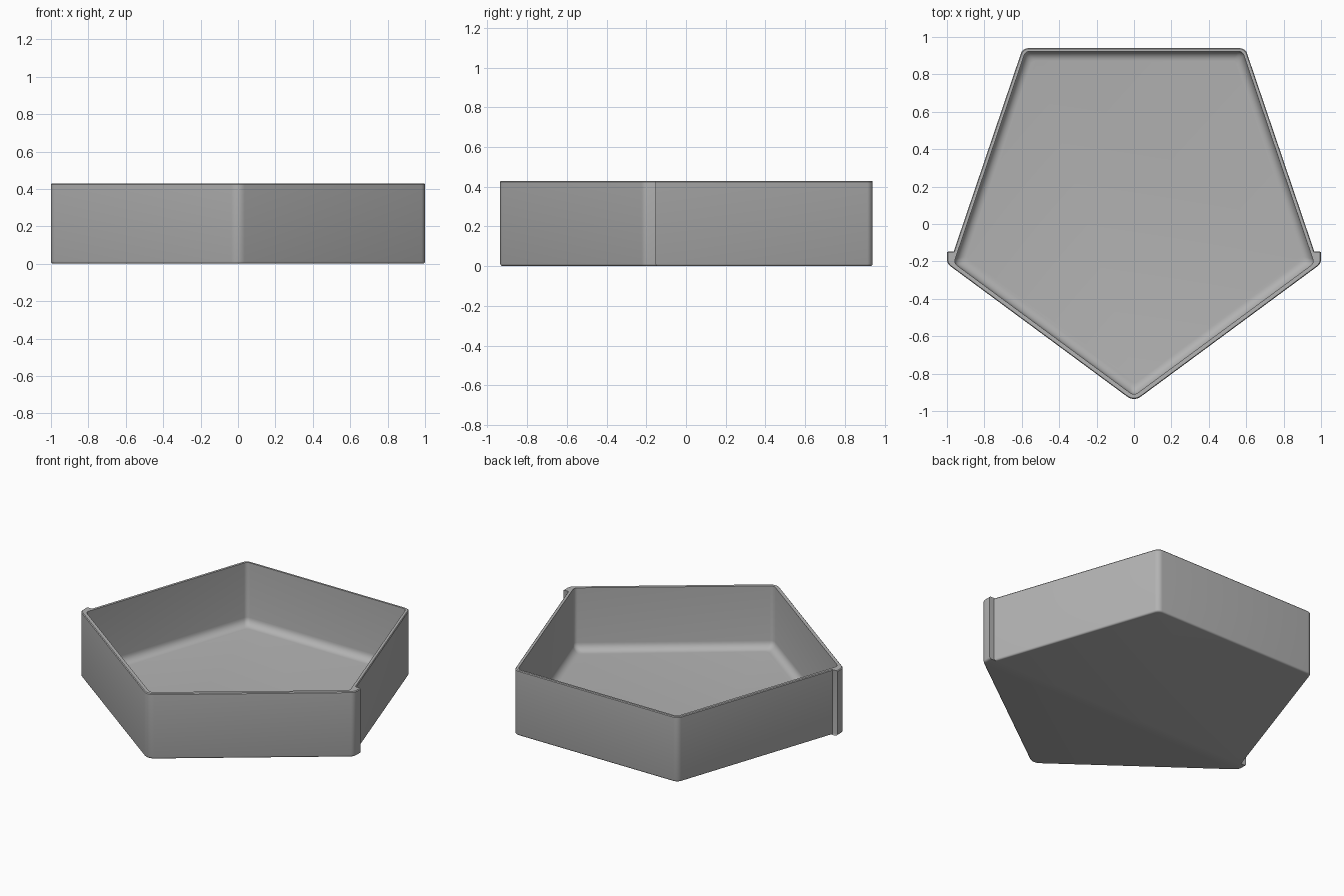
import bpy, bmesh, math
from mathutils import Vector

if "Cube" in bpy.data.objects:
    bpy.data.objects.remove(bpy.data.objects["Cube"])

HEIGHT = 0.43
CENTRE = Vector((0, 0.1))
APOTHEM = 0.82


def rounded_outline(corners, steps=6):
    """Closed outline from (x, y, radius) corners."""
    out = []
    n = len(corners)
    for i, (x, y, r) in enumerate(corners):
        p = Vector((x, y))
        if r == 0:
            out.append(p)
            continue
        a = (Vector(corners[i - 1][:2]) - p).normalized()
        b = (Vector(corners[(i + 1) % n][:2]) - p).normalized()
        half = a.angle(b) / 2
        c = p + (a + b).normalized() * (r / math.sin(half))
        start = p + a * (r / math.tan(half)) - c
        end = p + b * (r / math.tan(half)) - c
        sweep = start.angle_signed(end)
        for k in range(steps + 1):
            t = -sweep * k / steps
            out.append(c + Vector((start.x * math.cos(t) - start.y * math.sin(t),
                                   start.x * math.sin(t) + start.y * math.cos(t))))
    return out


def mirrored(right):
    """Complete a front-to-back right half with its left half."""
    return right + [(-x, y, r) for x, y, r in reversed(right) if x > 0]


def loft(bm, outline, profile):
    """Stack rings of the outline; profile holds (inset, height)."""
    rings = []
    for inset, z in profile:
        s = 1 - inset / APOTHEM
        rings.append([bm.verts.new((*(CENTRE + (p - CENTRE) * s), z)) for p in outline])
    for lo, hi in zip(rings, rings[1:]):
        for i in range(len(outline)):
            j = (i + 1) % len(outline)
            bm.faces.new((lo[i], lo[j], hi[j], hi[i]))
    return rings


def ring_edges(bm, ring):
    return [bm.edges.get((ring[i - 1], ring[i])) for i in range(len(ring))]


# Outer wall outline, with the front walls wrapping past the side corners
outer = rounded_outline(mirrored([
    (0, -0.95, 0.06), (1.0, -0.212, 0.045), (1.0, -0.15, 0),
    (0.965, -0.15, 0), (0.595, 0.94, 0.04)]))
# Inner wall outline
inner = rounded_outline(mirrored([
    (0, -0.918, 0.035), (0.963, -0.209, 0.03), (0.58, 0.923, 0.03)]))

bm = bmesh.new()
# Outside: rounded bottom edge, wall, softened rim
b = 0.012
bottom = [(b * (1 - math.sin(t)), b * (1 - math.cos(t)))
          for t in (math.pi / 2 * k / 3 for k in range(4))]
out_rings = loft(bm, outer, bottom + [(0, HEIGHT - 0.005), (0.004, HEIGHT)])
bm.faces.new(out_rings[0])
# Inside: floor with a generous fillet up to the wall
f, floor = 0.05, 0.02
fillet = [(f * (1 - math.sin(t)), floor + f * (1 - math.cos(t)))
          for t in (math.pi / 2 * k / 6 for k in range(7))]
in_rings = loft(bm, inner, fillet + [(0, HEIGHT)])
bm.faces.new(in_rings[0])
# Rim between the two walls
bmesh.ops.triangle_fill(bm, use_beauty=True, use_dissolve=False,
                        edges=ring_edges(bm, out_rings[-1]) + ring_edges(bm, in_rings[-1]))
bmesh.ops.recalc_face_normals(bm, faces=bm.faces)

mesh = bpy.data.meshes.new("pentagonal_tray")
bm.to_mesh(mesh)
bm.free()
tray = bpy.data.objects.new("pentagonal_tray", mesh)
bpy.context.collection.objects.link(tray)

grey = bpy.data.materials.new("plain grey")
grey.diffuse_color = (0.45, 0.45, 0.45, 1)
grey.use_nodes = True
grey.node_tree.nodes["Principled BSDF"].inputs["Base Color"].default_value = grey.diffuse_color
mesh.materials.append(grey)

bpy.context.view_layer.objects.active = tray
tray.select_set(True)
bpy.ops.object.shade_smooth_by_angle(angle=math.radians(35))
